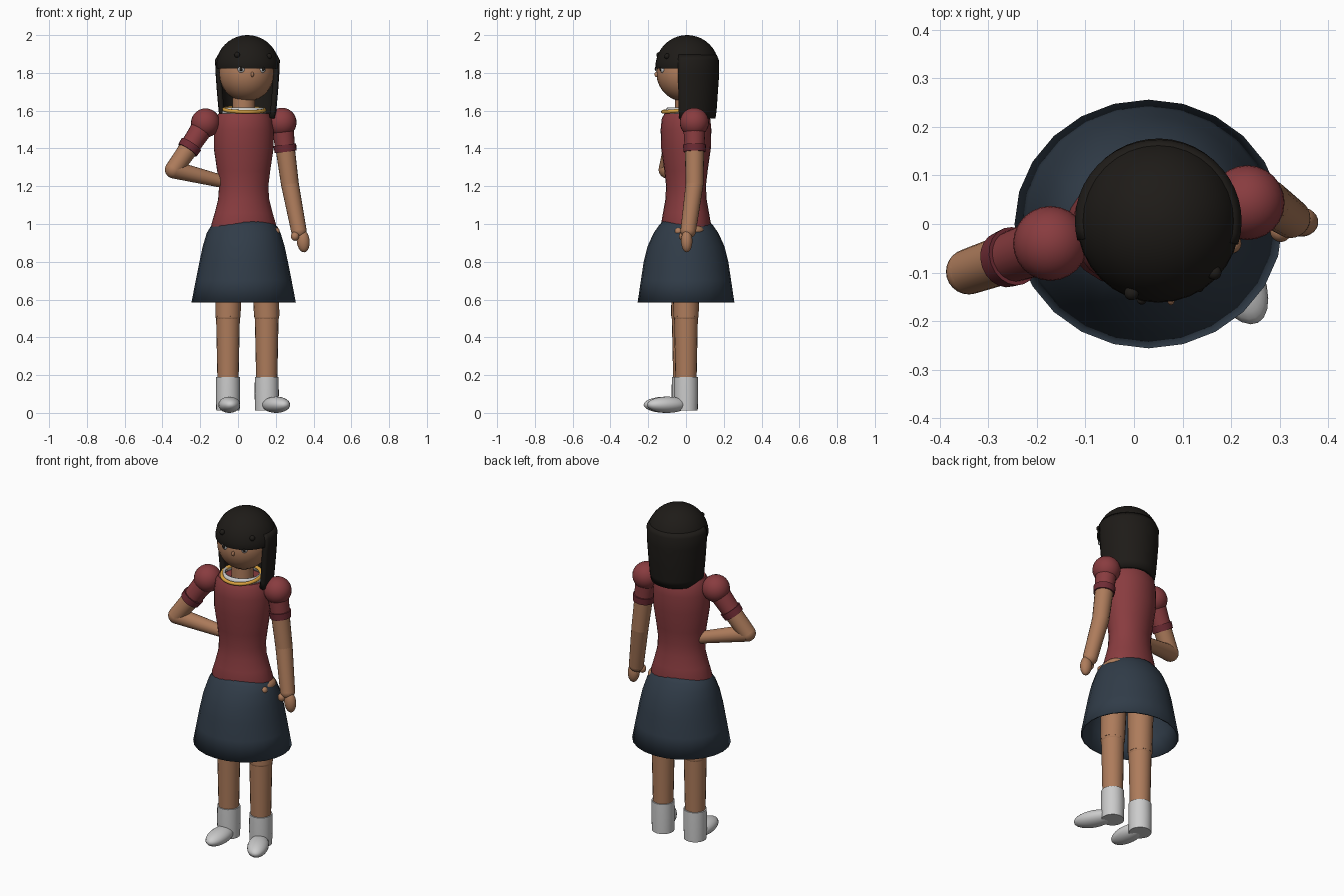
import bpy, bmesh
from math import sin, cos, pi, radians
from mathutils import Vector, Matrix

if "Cube" in bpy.data.objects:
    bpy.data.objects.remove(bpy.data.objects["Cube"])


def mat(name, r, g, b):
    m = bpy.data.materials.new(name)
    m.diffuse_color = (r, g, b, 1)
    m.use_nodes = True
    m.node_tree.nodes["Principled BSDF"].inputs["Base Color"].default_value = m.diffuse_color
    return m


SKIN = mat("skin", 0.42, 0.20, 0.105)
RED = mat("red_cloth", 0.25, 0.045, 0.05)
CUFF = mat("dark_red_cloth", 0.16, 0.025, 0.035)
NAVY = mat("navy_cloth", 0.03, 0.045, 0.065)
HAIR = mat("black_hair", 0.013, 0.011, 0.009)
WHITE = mat("white", 0.75, 0.75, 0.72)
GOLD = mat("gold", 0.7, 0.36, 0.05)
TURN = radians(12)  # upper body is turned slightly


def finish(name, bm, material, smooth=True):
    bmesh.ops.recalc_face_normals(bm, faces=bm.faces)
    me = bpy.data.meshes.new(name)
    bm.to_mesh(me)
    bm.free()
    ob = bpy.data.objects.new(name, me)
    bpy.context.collection.objects.link(ob)
    me.materials.append(material)
    if smooth:
        bpy.ops.object.select_all(action='DESELECT')
        ob.select_set(True)
        bpy.context.view_layer.objects.active = ob
        bpy.ops.object.shade_smooth_by_angle(angle=radians(40))
    return ob


def ball(name, loc, radii, material, rot=None):
    bm = bmesh.new()
    m = Matrix.Translation(loc) @ (rot or Matrix()) @ Matrix.Diagonal((*radii, 1))
    bmesh.ops.create_uvsphere(bm, u_segments=24, v_segments=14, radius=1, matrix=m)
    return finish(name, bm, material)


def loft(name, center, rings, material, a0=0, a1=2 * pi, n=24, caps=True, turn=0):
    """Stack of elliptical rings (z, rx, ry), full or partial sweep."""
    bm = bmesh.new()
    full = abs(a1 - a0 - 2 * pi) < 1e-6
    count = n if full else n + 1
    rows = []
    for z, rx, ry in rings:
        row = []
        for i in range(count):
            a = a0 + (a1 - a0) * i / n
            p = Vector((rx * cos(a), ry * sin(a), 0))
            p.rotate(Matrix.Rotation(turn, 3, 'Z'))
            row.append(bm.verts.new(p + Vector((center[0], center[1], z))))
        rows.append(row)
    for lo, hi in zip(rows, rows[1:]):
        for i in range(n):
            j = (i + 1) % count
            bm.faces.new((lo[i], lo[j], hi[j], hi[i]))
    if caps:
        bm.faces.new(rows[0])
        bm.faces.new(rows[-1])
    return finish(name, bm, material)


def tube(name, a, b, ra, rb, material):
    a, b = Vector(a), Vector(b)
    bm = bmesh.new()
    rot = (b - a).to_track_quat('Z', 'Y').to_matrix().to_4x4()
    bmesh.ops.create_cone(bm, cap_ends=True, segments=20, radius1=ra, radius2=rb,
                          depth=(b - a).length, matrix=Matrix.Translation((a + b) / 2) @ rot)
    return finish(name, bm, material)


def thicken(ob, t):
    s = ob.modifiers.new("thickness", 'SOLIDIFY')
    s.thickness = t
    s.offset = 0


# Torso in a fitted top
loft("top", (0.03, 0), [(0.95, 0.17, 0.125), (1.0, 0.173, 0.13), (1.06, 0.155, 0.12),
     (1.13, 0.137, 0.108), (1.2, 0.132, 0.104), (1.28, 0.142, 0.113), (1.4, 0.16, 0.13),
     (1.5, 0.16, 0.133), (1.56, 0.15, 0.127), (1.585, 0.135, 0.112)], RED, turn=TURN)

# Flared open skirt
skirt = loft("skirt", (0.03, 0), [(0.585, 0.272, 0.252), (0.7, 0.25, 0.235), (0.8, 0.23, 0.22),
             (0.88, 0.213, 0.2), (0.95, 0.192, 0.168), (0.99, 0.168, 0.14), (1.02, 0.13, 0.115)],
             NAVY, caps=False)
thicken(skirt, 0.008)

# Hip showing at the side of the skirt
ball("hip", (0.168, 0.02, 0.965), (0.05, 0.075, 0.035), SKIN)
ball("hip_bump", (0.203, -0.04, 0.96), (0.018, 0.02, 0.02), SKIN)

# Neck, collar and necklace
loft("neck", (0.03, 0), [(1.56, 0.062, 0.06), (1.72, 0.058, 0.058)], SKIN)
collar = loft("collar", (0.03, 0), [(1.575, 0.118, 0.108), (1.6, 0.107, 0.1), (1.615, 0.1, 0.095)],
              WHITE, caps=False, turn=TURN)
thicken(collar, 0.012)
bpy.ops.mesh.primitive_torus_add(location=(0.033, -0.015, 1.605), rotation=(radians(6), 0, TURN),
                                 major_radius=0.108, minor_radius=0.01,
                                 major_segments=32, minor_segments=10)
necklace = bpy.context.object
necklace.name = "necklace"
necklace.data.materials.append(GOLD)
bpy.ops.object.shade_smooth()

# Head and face
HEAD = Vector((0.045, -0.008, 1.80))
ball("head", HEAD, (0.147, 0.149, 0.152), SKIN)
for side, dx in (("right", -0.028), ("left", 0.085)):
    d = Vector((dx, -(0.147 ** 2 - dx ** 2) ** 0.5, 0.02))
    ball(side + "_eye", HEAD + d * 0.96, (0.02, 0.014, 0.02), WHITE)
    ball(side + "_pupil", HEAD + d * 1.045, (0.009, 0.007, 0.011), HAIR)
ball("nose", HEAD + Vector((0.031, -0.147, -0.008)), (0.008, 0.012, 0.014), SKIN)

# Hair cap with straight fringe
HX, HY, HZ, HR = 0.05, 0.006, 1.832, 0.168
cap = [(1.822, HR - 0.003, HR - 0.003)]
cap += [(HZ + HR * sin(t * pi / 20), HR * cos(t * pi / 20), HR * cos(t * pi / 20)) for t in range(10)]
cap.append((2.0, 0.004, 0.004))
loft("hair_cap", (HX, HY), cap, HAIR, n=32)

# Long hair hanging around the back and sides
back = loft("long_hair", (HX, HY), [(1.56, 0.133, 0.137), (1.60, 0.14, 0.143), (1.7, 0.149, 0.15),
            (1.8, 0.156, 0.157), (1.865, 0.159, 0.155), (1.89, 0.145, 0.145)],
            HAIR, radians(-17), radians(194), 26, False)
thicken(back, 0.026)
for i, p in enumerate([(-0.005, -0.142, 1.895), (0.165, -0.1, 1.888)]):
    ball("hair_bead_%d" % i, p, (0.015, 0.015, 0.015), HAIR)


# Arms: puffed shoulder, sleeve, cuff, upper arm and forearm
def arm(side, shoulder, cuff, elbow, wrist, rw):
    s, c, e = Vector(shoulder), Vector(cuff), Vector(elbow)
    ball(side + "_puff", s, (0.077, 0.077, 0.077), RED)
    tube(side + "_sleeve", s, c, 0.06, 0.052, RED)
    d = (c - s).normalized()
    tube(side + "_cuff", c - d * 0.02, c + d * 0.018, 0.061, 0.058, CUFF)
    tube(side + "_upper_arm", c, e, 0.051, 0.047, SKIN)
    ball(side + "_elbow", e, (0.047, 0.047, 0.047), SKIN)
    tube(side + "_forearm", e, wrist, 0.047, rw, SKIN)
    ball(side + "_wrist", wrist, (rw, rw, rw), SKIN)


arm("right", (-0.172, -0.04, 1.535), (-0.258, -0.07, 1.405), (-0.34, -0.098, 1.288),
    (-0.07, -0.01, 1.222), 0.033)
arm("left", (0.233, 0.044, 1.538), (0.25, 0.045, 1.40), (0.275, 0.045, 1.21),
    (0.322, 0.012, 0.965), 0.041)
ball("left_hand", (0.345, 0.004, 0.91), (0.034, 0.03, 0.06), SKIN, Matrix.Rotation(-0.1, 4, 'Y'))
ball("left_thumb", (0.302, -0.015, 0.935), (0.022, 0.022, 0.024), SKIN)

# Legs with ankle boots
for side, x, y, heading, foot in (("right", -0.053, -0.012, 4, 0.095), ("left", 0.152, 0.0, 27, 0.11)):
    tube(side + "_thigh", (x, y, 0.51), (x * 0.9, 0, 0.95), 0.067, 0.075, SKIN)
    ball(side + "_knee", (x, y, 0.51), (0.066, 0.066, 0.04), SKIN)
    tube(side + "_shin", (x, y, 0.17), (x, y, 0.51), 0.056, 0.063, SKIN)
    loft(side + "_boot", (x, y), [(0.012, 0.062, 0.062), (0.1, 0.064, 0.064), (0.19, 0.063, 0.063)],
         WHITE)
    h = radians(heading)
    ball(side + "_foot", (x + foot * sin(h), y - foot * cos(h), 0.043),
         (0.058, 0.118, 0.043), WHITE, Matrix.Rotation(h, 4, 'Z'))
